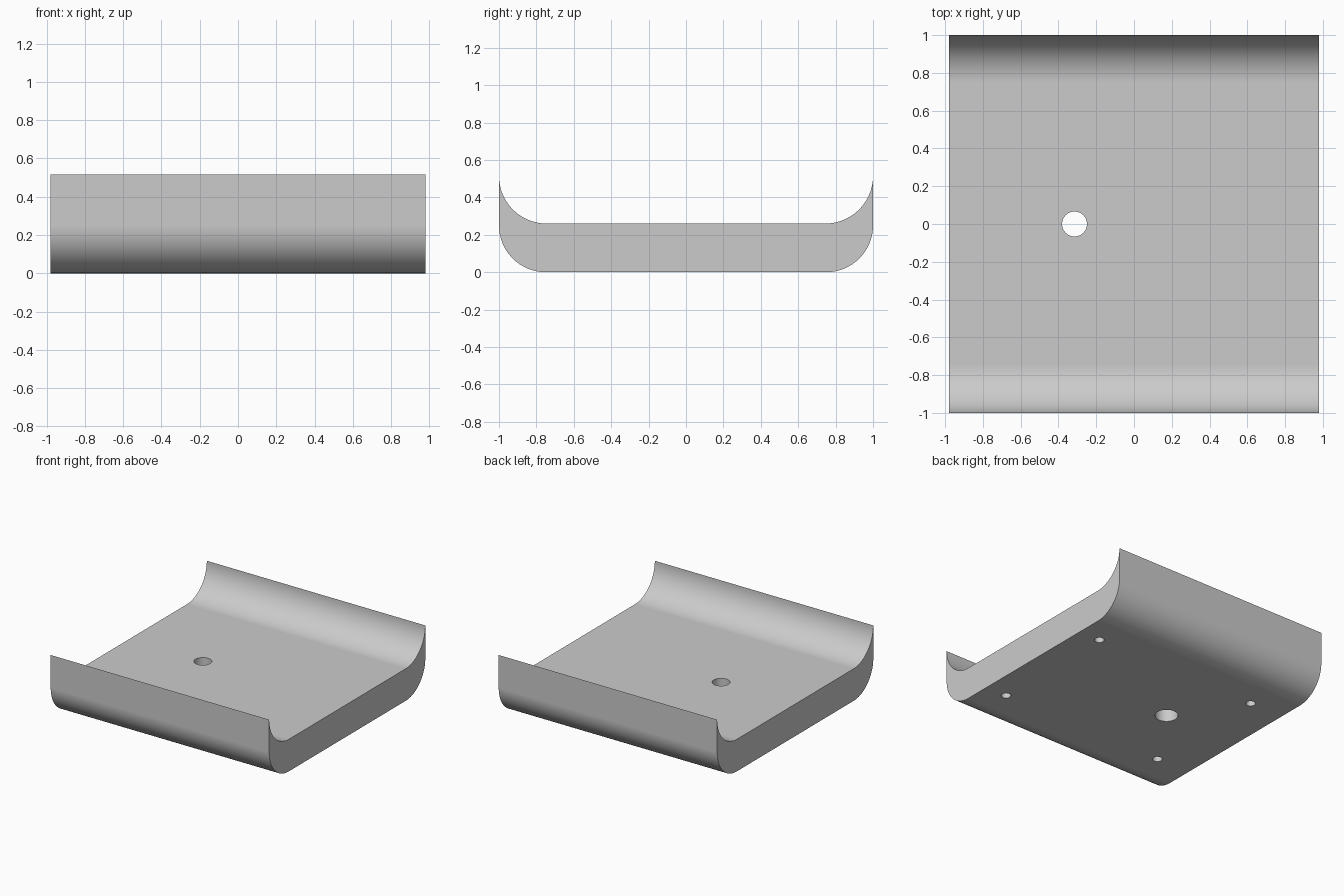
import bpy, bmesh
from math import sin, cos, pi

cube = bpy.data.objects.get("Cube")
if cube:
    bpy.data.objects.remove(cube, do_unlink=True)

HALF_X, HALF_Y, FLOOR, TOP = 0.98, 1.0, 0.26, 0.515
STEPS = 24

grey = bpy.data.materials.new("light_grey")
grey.use_nodes = True
colour = (0.6, 0.6, 0.6, 1)
grey.diffuse_color = colour
grey.node_tree.nodes["Principled BSDF"].inputs["Base Color"].default_value = colour


def make_object(name, bm):
    bmesh.ops.recalc_face_normals(bm, faces=bm.faces)
    mesh = bpy.data.meshes.new(name)
    bm.to_mesh(mesh)
    bm.free()
    mesh.materials.append(grey)
    ob = bpy.data.objects.new(name, mesh)
    bpy.context.collection.objects.link(ob)
    return ob


def arc(radius, centre_z):
    """Quarter round from the flat floor up to the vertical wall."""
    angles = [i / STEPS * pi / 2 for i in range(STEPS + 1)]
    return [(HALF_Y - radius + radius * sin(a), centre_z - radius * cos(a)) for a in angles]


# Tray: curved lip profile, mirrored front to back and extruded sideways
half = arc(0.25, 0.25) + arc(TOP - FLOOR, TOP)[::-1]
profile = half + [(-y, z) for y, z in reversed(half)]
bm = bmesh.new()
face = bm.faces.new([bm.verts.new((-HALF_X, y, z)) for y, z in profile])
out = bmesh.ops.extrude_face_region(bm, geom=[face])
moved = [v for v in out["geom"] if isinstance(v, bmesh.types.BMVert)]
bmesh.ops.translate(bm, verts=moved, vec=(2 * HALF_X, 0, 0))
tray = make_object("tray", bm)


# Holes: through hole with wider recess below, and four blind screw holes
def drill(name, x, y, radius, top):
    bm = bmesh.new()
    bmesh.ops.create_cone(bm, cap_ends=True, segments=48, radius1=radius,
                          radius2=radius, depth=top + 0.1)
    bmesh.ops.translate(bm, verts=bm.verts, vec=(x, y, (top - 0.1) / 2))
    cutter = make_object(name, bm)
    cutter.hide_render = True
    bpy.context.view_layer.objects.active = tray
    mod = tray.modifiers.new(name, "BOOLEAN")
    mod.operation, mod.solver, mod.object = "DIFFERENCE", "EXACT", cutter
    bpy.ops.object.modifier_apply(modifier=name)
    bpy.data.objects.remove(cutter, do_unlink=True)


drill("through_hole", -0.315, 0, 0.066, 0.4)
drill("recess", -0.315, 0, 0.086, 0.13)
for x in (-0.68, 0.79):
    for y in (-0.54, 0.54):
        drill("screw_hole", x, y, 0.036, 0.13)

# Smooth curves with crisp edges and even flats
bpy.ops.object.select_all(action="DESELECT")
tray.select_set(True)
bpy.context.view_layer.objects.active = tray
bpy.ops.object.shade_smooth_by_angle(angle=pi / 6)
weighted = tray.modifiers.new("weighted_normals", "WEIGHTED_NORMAL")
weighted.keep_sharp = True
